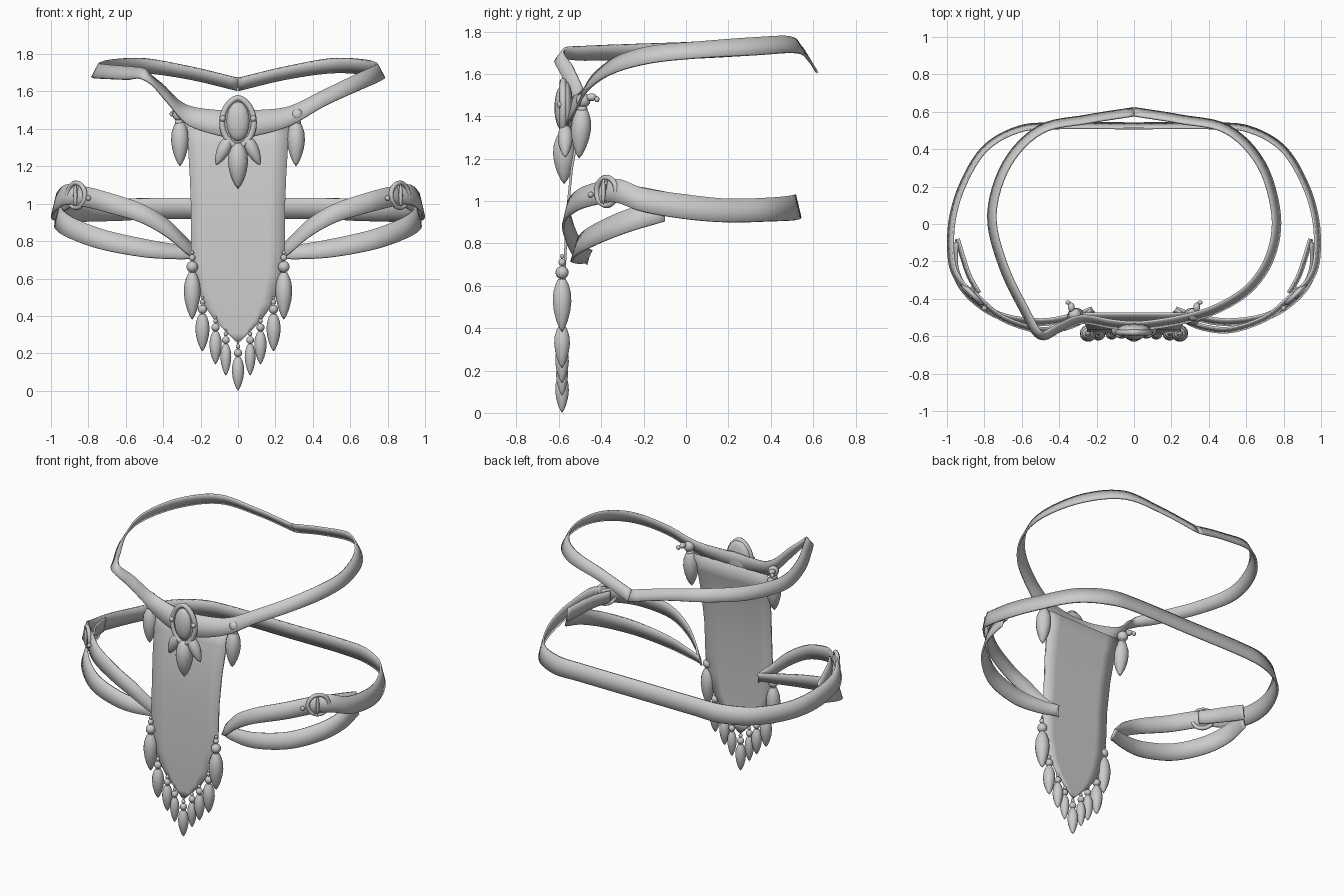
import bpy, bmesh
from math import sin, cos, pi, radians
from mathutils import Vector, Matrix

if "Cube" in bpy.data.objects:
    bpy.data.objects.remove(bpy.data.objects["Cube"])


def finish(name, bm, thick=0.0, angle=40):
    bmesh.ops.recalc_face_normals(bm, faces=bm.faces)
    me = bpy.data.meshes.new(name)
    bm.to_mesh(me)
    bm.free()
    ob = bpy.data.objects.new(name, me)
    bpy.context.collection.objects.link(ob)
    if thick:
        m = ob.modifiers.new("thickness", 'SOLIDIFY')
        m.thickness = thick
        m.offset = 0
    bpy.ops.object.select_all(action='DESELECT')
    ob.select_set(True)
    bpy.context.view_layer.objects.active = ob
    bpy.ops.object.shade_smooth_by_angle(angle=radians(angle))
    return ob


def smooth_rows(rows, n=6):
    """Catmull-Rom samples through the rows."""
    rows = [Vector(r) for r in rows]
    p = [2 * rows[0] - rows[1]] + rows + [2 * rows[-1] - rows[-2]]
    out = []
    for i in range(1, len(p) - 2):
        a, b, c, d = p[i - 1:i + 3]
        for k in range(n):
            t = k / n
            out.append(0.5 * (2 * b + (c - a) * t + (2 * a - 5 * b + 4 * c - d) * t * t
                              + (3 * b - a - 3 * c + d) * t ** 3))
    return out + [rows[-1]]


def ribbon(name, rows, tilt=0.0, thick=0.012, side=1):
    """Strap through rows of (x, y, bottom z, top z); the lower edge leans out by tilt."""
    pts = smooth_rows(rows)
    bm = bmesh.new()
    prev = None
    for i, p in enumerate(pts):
        d = pts[min(i + 1, len(pts) - 1)] - pts[max(i - 1, 0)]
        out = Vector((d[1], -d[0]))
        out.normalize()
        if out[0] * p[0] + out[1] * p[1] < 0:
            out = -out
        out *= tilt
        cur = [bm.verts.new((side * (p[0] + out[0] * s), p[1] + out[1] * s, z))
               for s, z in ((1, p[2]), (0, (p[2] + p[3]) / 2), (-1, p[3]))]
        if prev:
            for k in range(2):
                bm.faces.new((prev[k], cur[k], cur[k + 1], prev[k + 1]))
        prev = cur
    return finish(name, bm, thick)


def lathe(name, profile, matrix, n=14):
    bm = bmesh.new()
    prev = None
    for r, z in profile:
        cur = [bm.verts.new((r * cos(2 * pi * k / n), r * sin(2 * pi * k / n), z)) for k in range(n)]
        if prev:
            for k in range(n):
                bm.faces.new((prev[k], prev[k - 1], cur[k - 1], cur[k]))
        prev = cur
    bmesh.ops.remove_doubles(bm, verts=bm.verts, dist=1e-5)
    bm.transform(matrix)
    return finish(name, bm, angle=60)


def drop_profile(length, r):
    shape = [(0, 0), (.3, .08), (.62, .22), (.88, .4), (1, .58), (.93, .76), (.68, .91), (.4, 1), (0, 1)]
    return [(a * r, b * length) for a, b in shape]


def ball(name, loc, scale):
    bm = bmesh.new()
    bmesh.ops.create_uvsphere(bm, u_segments=16, v_segments=10, radius=1)
    bm.transform(Matrix.Translation(loc) @ Matrix.Diagonal((*scale, 1)))
    return finish(name, bm, angle=60)


def pendant(name, x, y, z0, z1, r, body=0.68):
    """Pointed drop below two stacked beads."""
    h = z1 - z0
    lathe(name + "_drop", drop_profile(h * body, r), Matrix.Translation((x, y, z0)))
    rest = h * (1 - body)
    z = z0 + h * body
    for f, wide in ((0.52, 1.0), (0.3, 0.95), (0.18, 0.9)):
        b = rest * f / 2
        ball(name + "_bead", (x, y, z + b), (b * wide, b * wide, b))
        z += 2 * b


# Hanging cloth panel
edge = [(.275, 1.435, -.48), (.268, 1.32, -.51), (.258, 1.15, -.54), (.25, .95, -.56),
        (.25, .75, -.57), (.24, .62, -.575), (.19, .47, -.58), (.12, .37, -.58),
        (.06, .31, -.58), (.012, .262, -.58)]
bm = bmesh.new()
prev = None
for w, z, y in edge:
    cur = [bm.verts.new((w * k / 3, y, z)) for k in range(-3, 4)]
    if prev:
        for k in range(6):
            bm.faces.new((prev[k], prev[k + 1], cur[k + 1], cur[k]))
    prev = cur
finish("cloth_panel", bm, 0.012)

# Upper band with widened front yoke and a kink on the left
ribbon("upper_band", [
    (0, .60, 1.605, 1.67), (.25, .56, 1.665, 1.73), (.5, .505, 1.70, 1.775),
    (.68, .32, 1.69, 1.77), (.76, .05, 1.675, 1.75), (.73, -.17, 1.65, 1.73),
    (.62, -.34, 1.60, 1.68), (.45, -.45, 1.52, 1.60), (.28, -.505, 1.42, 1.52),
    (.12, -.535, 1.37, 1.50), (0, -.545, 1.35, 1.50), (-.12, -.535, 1.37, 1.50),
    (-.28, -.51, 1.43, 1.53), (-.4, -.555, 1.56, 1.64), (-.5, -.595, 1.665, 1.715),
    (-.58, -.47, 1.665, 1.73), (-.70, -.22, 1.67, 1.74), (-.76, .05, 1.675, 1.75),
    (-.68, .32, 1.69, 1.77), (-.5, .505, 1.70, 1.775), (-.25, .56, 1.665, 1.73),
    (0, .60, 1.605, 1.67)], 0.02)

# Waist belt around the back
half = [(.86, -.375, 1.0, 1.10), (.93, -.31, .99, 1.10), (.975, -.2, .95, 1.06),
        (.975, 0, .915, 1.03), (.92, .2, .90, 1.01), (.8, .4, .905, 1.015),
        (.62, .505, .91, 1.025), (.42, .525, .92, 1.03)]
ribbon("waist_belt", half + [(0, .525, .92, 1.03)] + [(-r[0], *r[1:]) for r in reversed(half)], 0.013)

for s, tag in ((1, "right"), (-1, "left")):
    # Front straps from panel to buckle and to belt
    ribbon(tag + "_upper_strap", [
        (.22, -.46, .70, .77), (.28, -.515, .735, .825), (.38, -.555, .82, .92), (.52, -.565, .90, 1.0),
        (.7, -.505, .955, 1.06), (.82, -.41, .985, 1.09), (.88, -.345, .99, 1.09)], 0.012, side=s)
    ribbon(tag + "_lower_strap", [
        (.22, -.46, .71, .77), (.32, -.495, .705, .78), (.5, -.525, .715, .81), (.72, -.49, .755, .86),
        (.88, -.38, .81, .92), (.955, -.25, .86, .97), (.96, -.1, .905, 1.01)], 0.015, side=s)
    # Strap tail with stud behind the buckle
    ribbon(tag + "_strap_tail", [(.83, -.37, 1.0, 1.08), (.88, -.28, .985, 1.075),
                                 (.915, -.18, .965, 1.06), (.945, -.08, .945, 1.04)], 0.008, side=s)
    ball(tag + "_stud", (s * .80, -.45, 1.03), (.014, .014, .014))
    # Ring buckle and cross pin
    bpy.ops.mesh.primitive_torus_add(major_radius=.066, minor_radius=.013, major_segments=28,
                                     minor_segments=8, location=(s * .865, -.375, 1.045),
                                     rotation=(pi / 2, 0, s * radians(45)))
    bpy.context.object.name = tag + "_buckle_ring"
    bpy.ops.object.shade_smooth()
    ball(tag + "_buckle_pin", (s * .87, -.39, 1.045), (.011, .011, .06))

    # Shoulder pendants with ties behind
    m = Matrix.Translation((s * .31, -.505, 1.2)) @ Matrix.Rotation(radians(-4), 4, 'X')
    lathe(tag + "_shoulder_drop", drop_profile(.24, .048), m)
    ball(tag + "_shoulder_collar", (s * .313, -.49, 1.435), (.025, .025, .018))
    ball(tag + "_shoulder_bead", (s * .316, -.485, 1.475), (.034, .034, .034))
    ball(tag + "_tie_bead", (s * .335, -.445, 1.49), (.018, .025, .018))
    ball(tag + "_tie_end", (s * .352, -.42, 1.48), (.014, .012, .014))

    # Fringe along the lower edge
    for x, z0, z1, r in ((.065, .08, .33, .029), (.12, .14, .40, .033),
                         (.19, .21, .505, .038), (.245, .38, .75, .045)):
        pendant(tag + "_fringe", s * x, -.585, z0, z1, r)

    # Side petals and rivets of the brooch
    m = Matrix.Translation((s * .118, -.57, 1.205)) @ Matrix.Rotation(s * radians(-26), 4, 'Y')
    lathe(tag + "_brooch_petal", drop_profile(.17, .036), m)
    ball(tag + "_brooch_rivet", (s * .082, -.595, 1.455), (.016, .014, .016))

pendant("middle_fringe", 0, -.585, 0, .265, .033)

# Central brooch: drop, backing, stone and almond frame
lathe("brooch_drop", drop_profile(.245, .054), Matrix.Translation((0, -.575, 1.08)))
ball("brooch_backing", (0, -.565, 1.435), (.09, .032, .13))
ball("brooch_stone", (0, -.585, 1.44), (.062, .036, .105))
cu = bpy.data.curves.new("brooch_frame", 'CURVE')
cu.dimensions = '3D'
cu.bevel_depth = .016
cu.bevel_resolution = 2
sp = cu.splines.new('POLY')
N = 36
sp.points.add(N - 1)
for i in range(N):
    a = 2 * pi * i / N
    x = .085 * abs(sin(a)) ** 1.25 * (1 if sin(a) >= 0 else -1)
    sp.points[i].co = (x, -.58, 1.435 + .13 * cos(a), 1)
sp.use_cyclic_u = True
sp.use_smooth = True
bpy.context.collection.objects.link(bpy.data.objects.new("brooch_frame", cu))
